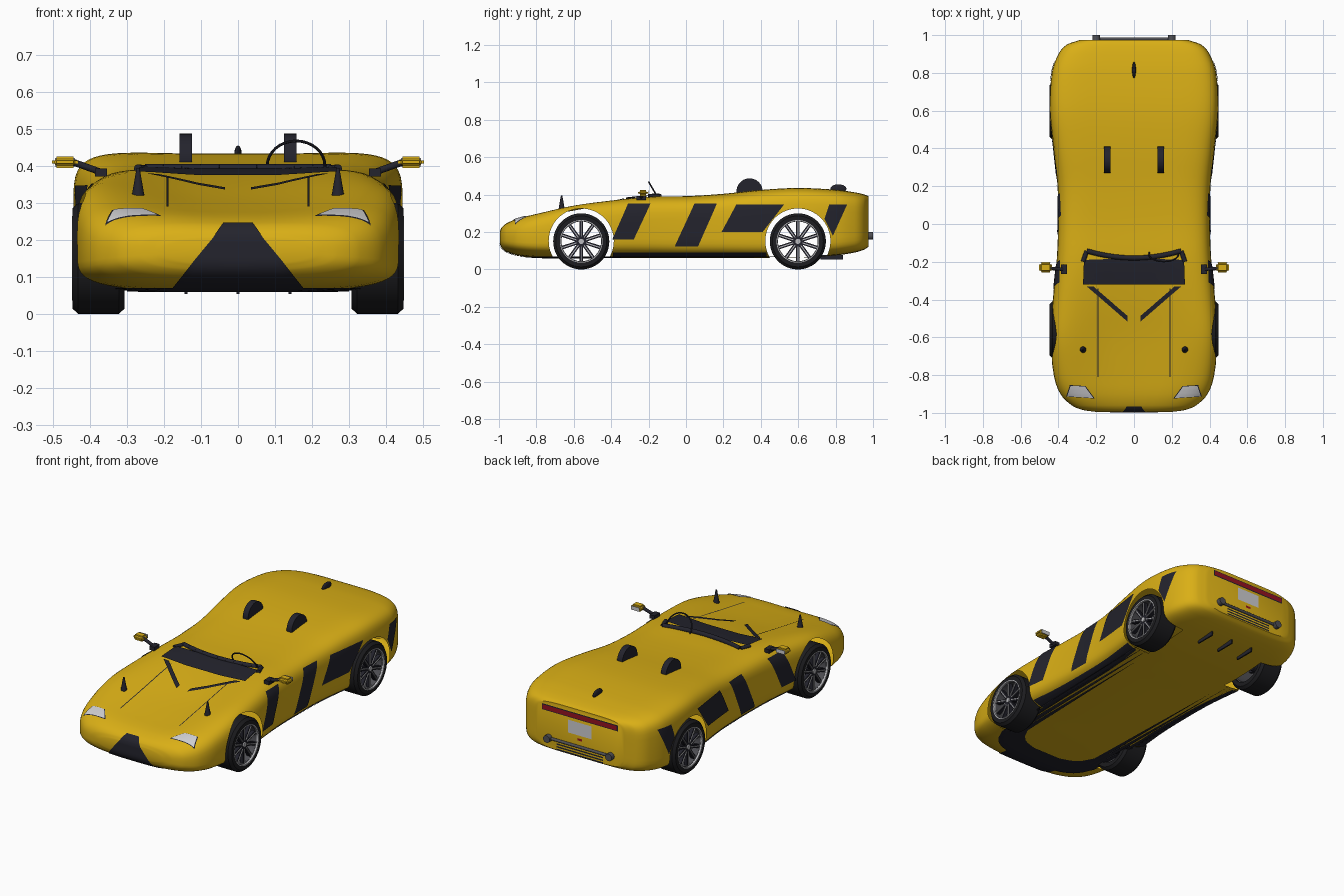
import bpy, bmesh, math
from mathutils import Vector, Matrix
from mathutils.bvhtree import BVHTree

if "Cube" in bpy.data.objects:
    bpy.data.objects.remove(bpy.data.objects["Cube"])

def material(name, rgb):
    m = bpy.data.materials.new(name)
    m.diffuse_color = (*rgb, 1)
    m.use_nodes = True
    m.node_tree.nodes["Principled BSDF"].inputs["Base Color"].default_value = m.diffuse_color
    return m

YELLOW = material("yellow_paint", (0.70, 0.43, 0.008))
BLACK = material("dark_trim", (0.017, 0.017, 0.026))
TYRE = material("tyre_black", (0.012, 0.012, 0.014))
SILVER = material("silver", (0.5, 0.5, 0.52))
LENS = material("pale_lens", (0.62, 0.62, 0.64))
RED = material("red_lens", (0.3, 0.006, 0.015))
STEEL = material("dark_steel", (0.08, 0.08, 0.09))

def finish(bm, name, mat, angle=35):
    me = bpy.data.meshes.new(name)
    bm.to_mesh(me)
    bm.free()
    me.materials.append(mat)
    me.shade_smooth()
    me.set_sharp_from_angle(angle=math.radians(angle))
    ob = bpy.data.objects.new(name, me)
    bpy.context.collection.objects.link(ob)
    return ob

def box(name, mat, loc, size, rot=None, bevel=0.0):
    bm = bmesh.new()
    bmesh.ops.create_cube(bm, size=1)
    bm.transform(Matrix.Diagonal((*size, 1)))
    if bevel:
        bmesh.ops.bevel(bm, geom=bm.edges[:], offset=bevel, segments=3, affect='EDGES')
    bm.transform(Matrix.Translation(loc) @ (rot or Matrix()))
    return finish(bm, name, mat)

def rod(name, mat, a, b, r1, r2=None, sides=20):
    a, b = Vector(a), Vector(b)
    bm = bmesh.new()
    bmesh.ops.create_cone(bm, cap_ends=True, segments=sides, radius1=r1,
                          radius2=r1 if r2 is None else r2, depth=(b - a).length)
    q = (b - a).to_track_quat('Z', 'Y').to_matrix().to_4x4()
    bm.transform(Matrix.Translation((a + b) / 2) @ q)
    return finish(bm, name, mat)

def lathe_x(name, mat, profile, centre, sides=48):
    """Ring round the x axis from a closed (x, radius) profile."""
    bm = bmesh.new()
    rings = [[bm.verts.new((x, r * math.cos(t), r * math.sin(t))) for x, r in profile]
             for t in (2 * math.pi * i / sides for i in range(sides))]
    n = len(profile)
    for i in range(sides):
        for j in range(n):
            p, q = rings[i], rings[(i + 1) % sides]
            bm.faces.new((p[j], p[(j + 1) % n], q[(j + 1) % n], q[j]))
    bmesh.ops.recalc_face_normals(bm, faces=bm.faces[:])
    bm.transform(Matrix.Translation(centre))
    return finish(bm, name, mat)

# Body stations: y, half width, top, bottom, fender lift, squareness
STATIONS = [
    (-0.995, 0.20, 0.205, 0.135, 0.00, 2.6), (-0.985, 0.27, 0.225, 0.115, 0.01, 2.8),
    (-0.96, 0.33, 0.245, 0.095, 0.02, 3.0), (-0.90, 0.39, 0.265, 0.075, 0.04, 3.2),
    (-0.80, 0.425, 0.28, 0.065, 0.06, 3.6), (-0.60, 0.443, 0.31, 0.06, 0.085, 4.0),
    (-0.40, 0.43, 0.35, 0.06, 0.06, 4.2), (-0.20, 0.41, 0.382, 0.06, 0.03, 4.5),
    (0.0, 0.402, 0.388, 0.06, 0.02, 4.8), (0.20, 0.405, 0.402, 0.06, 0.015, 5.0),
    (0.40, 0.425, 0.422, 0.06, 0.015, 5.5), (0.60, 0.445, 0.432, 0.062, 0.015, 6.0),
    (0.80, 0.435, 0.424, 0.075, 0.01, 6.0), (0.90, 0.40, 0.412, 0.09, 0.005, 6.0),
    (0.95, 0.355, 0.402, 0.105, 0.0, 6.0), (0.975, 0.285, 0.392, 0.12, 0.0, 6.0)]

def spline(i, t):
    """Smooth station values between station i and i + 1."""
    p = [STATIONS[max(0, min(len(STATIONS) - 1, k))] for k in range(i - 1, i + 3)]
    out = [p[1][0] + (p[2][0] - p[1][0]) * t]
    for k in range(1, 6):
        v = [s[k] for s in p]
        y = [s[0] for s in p]
        h = y[2] - y[1]
        m1 = (v[2] - v[0]) / (y[2] - y[0]) * h
        m2 = (v[3] - v[1]) / (y[3] - y[1]) * h
        out.append((2*t**3 - 3*t*t + 1) * v[1] + (t**3 - 2*t*t + t) * m1
                   + (3*t*t - 2*t**3) * v[2] + (t**3 - t*t) * m2)
    return out

def section(y, w, top, bottom, lift, n, count=56):
    zc = bottom + 0.45 * (top - bottom)
    pts = []
    for k in range(count):
        a = 2 * math.pi * (k + 0.5) / count
        c, s = math.cos(a), math.sin(a)
        u = math.copysign(abs(c) ** (2 / n), c)
        v = abs(s) ** (2 / n)
        z = zc + v * (top - zc) + lift * u * u * v if s > 0 else zc - v * (zc - bottom)
        pts.append((w * u, y, z))
    return pts

# Body shell
bm = bmesh.new()
rows = [spline(i, t / 4) for i in range(len(STATIONS) - 1) for t in range(4)] + [STATIONS[-1]]
rings = [[bm.verts.new(p) for p in section(*r)] for r in rows]
for p, q in zip(rings, rings[1:]):
    for k in range(len(p)):
        j = (k + 1) % len(p)
        bm.faces.new((p[k], p[j], q[j], q[k]))
bm.faces.new(rings[0])
bm.faces.new(rings[-1])
bmesh.ops.recalc_face_normals(bm, faces=bm.faces[:])
surface = BVHTree.FromBMesh(bm)
body = finish(bm, "body_shell", YELLOW)

# Wheel arches: cut, then open the hollow shell
AXLES, HUB_Z, ARCH = (-0.56, 0.598), 0.152, 0.174
for s in (-1, 1):
    for y in AXLES:
        cutter = rod("arch_cutter", YELLOW, (s * 0.28, y, HUB_Z), (s * 0.6, y, HUB_Z), ARCH, sides=64)
        cutter.hide_render = True
        cutter.hide_viewport = False
        mod = body.modifiers.new("arch", 'BOOLEAN')
        mod.operation, mod.object, mod.solver = 'DIFFERENCE', cutter, 'EXACT'
        cut = bpy.data.meshes.new_from_object(body.evaluated_get(bpy.context.evaluated_depsgraph_get()))
        body.modifiers.clear()
        body.data = cut
        bpy.data.objects.remove(cutter)
bm = bmesh.new()
bm.from_mesh(body.data)
inside = [f for f in bm.faces if any(all(
    math.hypot(v.co.y - y, v.co.z - HUB_Z) < ARCH + 2e-4 and abs(v.co.x) > 0.27 for v in f.verts) for y in AXLES)]
bmesh.ops.delete(bm, geom=inside, context='FACES')
bm.to_mesh(body.data)
bm.free()

def decal(name, mat, axis, sign, quad, offset=0.004, n=12):
    """Thin plate laid on the body: a four-corner patch projected along an axis."""
    bm = bmesh.new()
    d = Vector([-sign if k == axis else 0 for k in range(3)])
    a, b, c, e = (Vector(p) for p in quad)
    grid = []
    for i in range(n + 1):
        row = []
        for j in range(n + 1):
            p = a.lerp(b, i / n).lerp(e.lerp(c, i / n), j / n)
            o = [p.x, p.y]
            o.insert(axis, sign * 2)
            hit, normal, _, _ = surface.ray_cast(Vector(o), d)
            row.append(bm.verts.new(hit + normal * offset) if hit else None)
        grid.append(row)
    for i in range(n):
        for j in range(n):
            vs = (grid[i][j], grid[i + 1][j], grid[i + 1][j + 1], grid[i][j + 1])
            if all(vs):
                f = bm.faces.new(vs)
                f.normal_update()
                if f.normal.dot(d) > 0:
                    f.normal_flip()
    return finish(bm, name, mat)

def rect(x0, x1, z0, z1):
    return [(x0, z0), (x1, z0), (x1, z1), (x0, z1)]

# Side stripes and sills
SIDE = [[(-0.395, 0.16), (-0.28, 0.16), (-0.19, 0.35), (-0.31, 0.35)],
        [(-0.06, 0.125), (0.065, 0.125), (0.165, 0.35), (0.045, 0.35)],
        [(0.19, 0.2), (0.41, 0.2), (0.525, 0.347), (0.27, 0.347)],
        [(0.74, 0.27), (0.785, 0.18), (0.86, 0.347), (0.765, 0.347)],
        rect(-0.39, 0.43, 0.07, 0.093)]
for s in (-1, 1):
    for q in SIDE:
        decal("side_stripe" if q is not SIDE[-1] else "sill_strip", BLACK, 0, s, q)

# Nose: grille and lower lip
decal("grille", BLACK, 1, -1, [(-0.18, 0.07), (0.18, 0.07), (0.06, 0.215), (-0.06, 0.215)])
decal("grille_top", BLACK, 1, -1, [(-0.062, 0.214), (0.062, 0.214), (0.04, 0.243), (-0.04, 0.243)])
decal("front_lip", BLACK, 1, -1, rect(-0.36, 0.36, 0.063, 0.074), n=24)

# Hood details
for s in (-1, 1):
    lamp = [(s * 0.335, -0.855), (s * 0.26, -0.86), (s * 0.215, -0.92), (s * 0.352, -0.91)]
    mid = sum((Vector(p) for p in lamp), Vector((0, 0))) / 4
    decal("headlight_rim", BLACK, 2, 1, [mid + (Vector(p) - mid) * 1.1 for p in lamp], 0.002)
    decal("headlight", LENS, 2, 1, lamp, 0.004)
    decal("hood_line", BLACK, 2, 1, rect(s * 0.188, s * 0.193, -0.81, -0.34), 0.002)
    decal("hood_strip", BLACK, 2, 1, [(s * 0.25, -0.33), (s * 0.215, -0.33),
                                      (s * 0.035, -0.485), (s * 0.035, -0.515)], 0.005)
    rod("hood_spike", BLACK, (s * 0.27, -0.665, 0.32), (s * 0.27, -0.665, 0.395), 0.017, 0.004)

# Low windscreen with a curved raised lip
for s in (-1, 1):
    decal("windscreen", BLACK, 2, 1, [(0, -0.32), (s * 0.27, -0.32), (s * 0.265, -0.19), (0, -0.18)], 0.008)
    for i in range(5):
        x0, x1 = 0.05 * i, 0.05 * (i + 1)
        rod("windscreen_lip", BLACK, (s * x0, -0.18 + 0.6 * x0 * x0, 0.392),
            (s * x1, -0.18 + 0.6 * x1 * x1, 0.392), 0.013)
    rod("windscreen_end", BLACK, (s * 0.25, -0.143, 0.39), (s * 0.27, -0.2, 0.392), 0.012)

# Steering wheel
bm = bmesh.new()
R, r, N = 0.078, 0.004, 32
loops = [[bm.verts.new(((R + r * math.cos(b)) * math.cos(a), (R + r * math.cos(b)) * math.sin(a), r * math.sin(b)))
          for b in (math.pi * j / 4 for j in range(8))] for a in (2 * math.pi * i / N for i in range(N))]
for i in range(N):
    for j in range(8):
        p, q = loops[i], loops[(i + 1) % N]
        bm.faces.new((p[j], q[j], q[(j + 1) % 8], p[(j + 1) % 8]))
bm.transform(Matrix.Translation((0.157, -0.16, 0.4)) @ Matrix.Rotation(math.radians(120), 4, 'X'))
finish(bm, "steering_wheel", BLACK)

# Headrests and rear fin
for x in (-0.141, 0.141):
    rod("headrest", BLACK, (x - 0.017, 0.34, 0.417), (x + 0.017, 0.34, 0.417), 0.07, sides=40)
bm = bmesh.new()
bmesh.ops.create_uvsphere(bm, u_segments=16, v_segments=10, radius=1)
bm.transform(Matrix.Translation((0, 0.815, 0.432)) @ Matrix.Diagonal((0.01, 0.043, 0.023, 1)))
finish(bm, "rear_fin", BLACK)

# Mirrors
for s in (-1, 1):
    box("mirror_foot", BLACK, (s * 0.37, -0.24, 0.382), (0.032, 0.05, 0.022))
    rod("mirror_arm", BLACK, (s * 0.37, -0.24, 0.383), (s * 0.445, -0.235, 0.41), 0.009)
    box("mirror_shell", YELLOW, (s * 0.468, -0.23, 0.41), (0.07, 0.055, 0.032), bevel=0.012)
    box("mirror_glass", LENS, (s * 0.468, -0.202, 0.41), (0.054, 0.004, 0.022))

# Tail: light bar, plate, vents, exhaust
decal("tail_light_rim", BLACK, 1, 1, rect(-0.245, 0.245, 0.335, 0.37), 0.002)
decal("tail_light", RED, 1, 1, rect(-0.238, 0.238, 0.34, 0.365), 0.004)
decal("number_plate", LENS, 1, 1, rect(-0.075, 0.075, 0.245, 0.32))
decal("fog_light", RED, 1, 1, rect(-0.015, 0.015, 0.215, 0.228))
for z in (0.158, 0.142, 0.127):
    decal("rear_vent", BLACK, 1, 1, rect(-0.15, 0.15, z - 0.004, z + 0.004))
rod("exhaust_bar", STEEL, (-0.2, 0.98, 0.18), (0.2, 0.98, 0.18), 0.008)
for s in (-1, 1):
    rod("exhaust_pipe", STEEL, (s * 0.2, 0.94, 0.18), (s * 0.2, 1.0, 0.18), 0.021)
for x in (-0.14, 0, 0.14):
    box("diffuser_fin", BLACK, (x, 0.78, 0.066), (0.008, 0.12, 0.025))

# Wheels
TREAD = [(-0.07, 0.112), (-0.07, 0.136), (-0.055, 0.15), (0.055, 0.15), (0.07, 0.136), (0.07, 0.112)]
for s in (-1, 1):
    for y in AXLES:
        c = Vector((s * 0.377, y, 0.15))
        out = Vector((s, 0, 0))
        lathe_x("tyre", TYRE, TREAD, c)
        lathe_x("rim", STEEL, [(-0.06, 0.113), (-0.06, 0.106), (0.06, 0.106), (0.06, 0.113)], c)
        lathe_x("rim_edge", SILVER, [(s * 0.06, 0.114), (s * 0.06, 0.108), (s * 0.071, 0.108), (s * 0.071, 0.114)], c)
        rod("hub", BLACK, c - out * 0.03, c + out * 0.055, 0.03)
        rod("hub_cap", SILVER, c + out * 0.05, c + out * 0.062, 0.014)
        for k in range(10):
            rot = Matrix.Rotation(2 * math.pi * k / 10, 4, 'X')
            mid = c + rot @ Vector((s * 0.045, 0, 0.066))
            box("spoke", BLACK, mid, (0.02, 0.019, 0.085), rot)
            box("spoke_face", SILVER, mid + out * 0.012, (0.005, 0.005, 0.08), rot)
